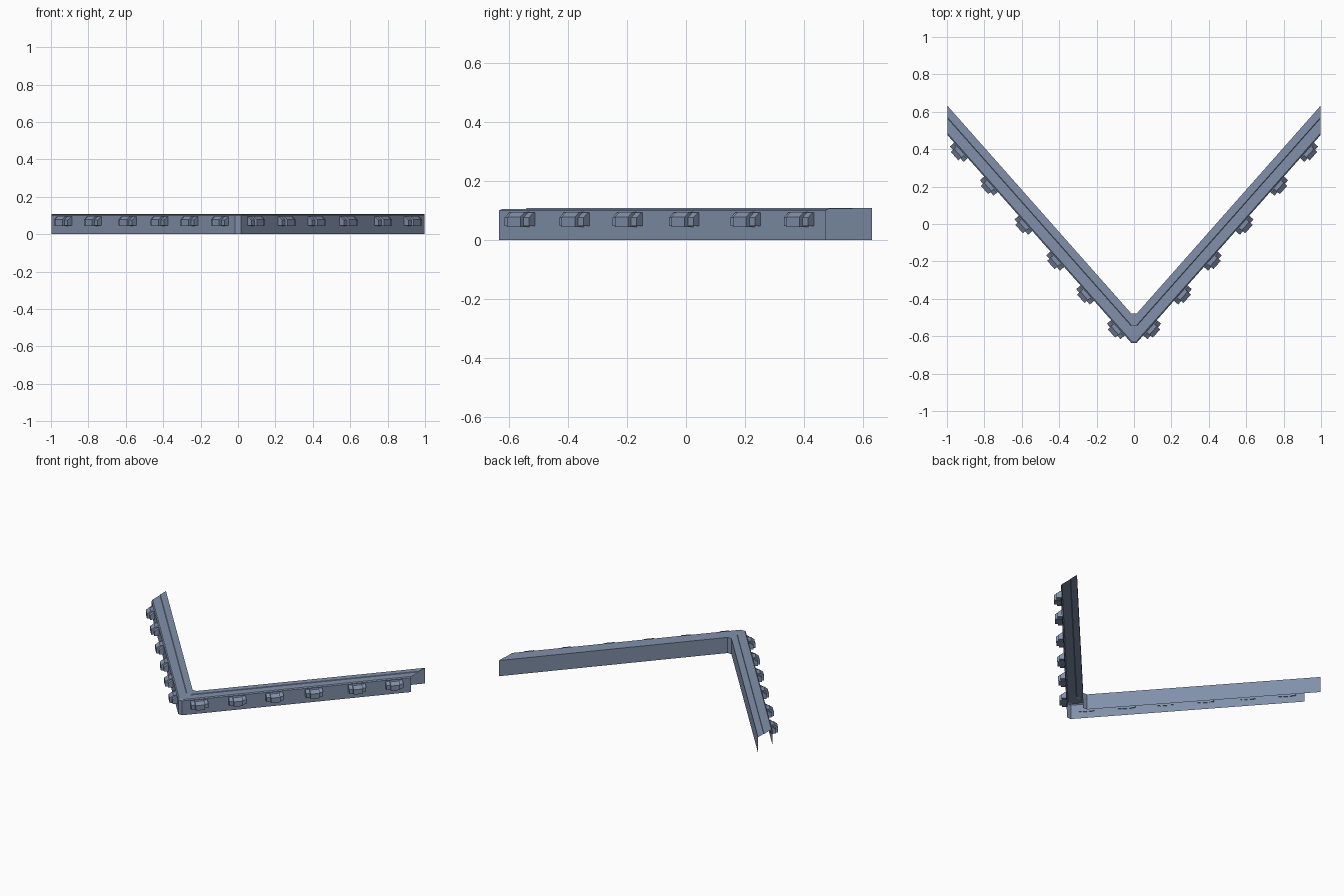
import bpy, bmesh
from mathutils import Vector

cube = bpy.data.objects.get("Cube")
if cube:
    bpy.data.objects.remove(cube, do_unlink=True)

slate = bpy.data.materials.new("slate_blue")
slate.use_nodes = True
colour = (0.22, 0.28, 0.40, 1)
slate.diffuse_color = colour
slate.node_tree.nodes["Principled BSDF"].inputs["Base Color"].default_value = colour

SLOPE, TIP, FRONT = 1.13, 0.015, -0.635


def finish(bm, name):
    mesh = bpy.data.meshes.new(name)
    bm.to_mesh(mesh)
    bm.free()
    mesh.materials.append(slate)
    obj = bpy.data.objects.new(name, mesh)
    bpy.context.collection.objects.link(obj)
    return obj


def wall_y(x):
    return FRONT + SLOPE * (abs(x) - TIP)


# V-shaped channel, open underneath: (depth, height) profile along the bend
profile = [(0, 0), (0, 0.1), (0.01, 0.106), (0.09, 0.106),
           (0.095, 0.109), (0.157, 0.109), (0.157, 0)]
bm = bmesh.new()
rows = [[bm.verts.new((x, wall_y(x) + d, z)) for d, z in profile]
        for x in (-0.998, -TIP, TIP, 0.998)]
for a, b in zip(rows, rows[1:]):
    for i in range(len(profile) - 1):
        bm.faces.new((a[i], b[i], b[i + 1], a[i + 1]))
finish(bm, "channel_wall")

# Lugs: a wide block with a narrower, deeper block in its middle
along = Vector((1, SLOPE, 0)).normalized()
outward = Vector((along.y, -along.x, 0))


def lug_block(bm, centre, width, depth, low, high):
    side = [(-0.004, low), (depth, low), (depth, high - 0.018),
            (depth - 0.024, high), (-0.004, high)]
    ends = [[bm.verts.new(centre + along * s * width / 2 + outward * n
                          + Vector((0, 0, z))) for n, z in side] for s in (-1, 1)]
    bm.faces.new(ends[0])
    bm.faces.new(ends[1][::-1])
    for i in range(len(side)):
        j = (i + 1) % len(side)
        bm.faces.new((ends[0][i], ends[1][i], ends[1][j], ends[0][j]))


for number, x in enumerate((0.086, 0.25, 0.41, 0.58, 0.765, 0.925), 1):
    bm = bmesh.new()
    centre = Vector((x, wall_y(x), 0))
    lug_block(bm, centre, 0.11, 0.03, 0.047, 0.094)
    lug_block(bm, centre, 0.06, 0.046, 0.044, 0.096)
    bmesh.ops.recalc_face_normals(bm, faces=bm.faces)
    lug = finish(bm, f"lug_pair_{number}")
    lug.modifiers.new("mirror", 'MIRROR').use_axis[0] = True
